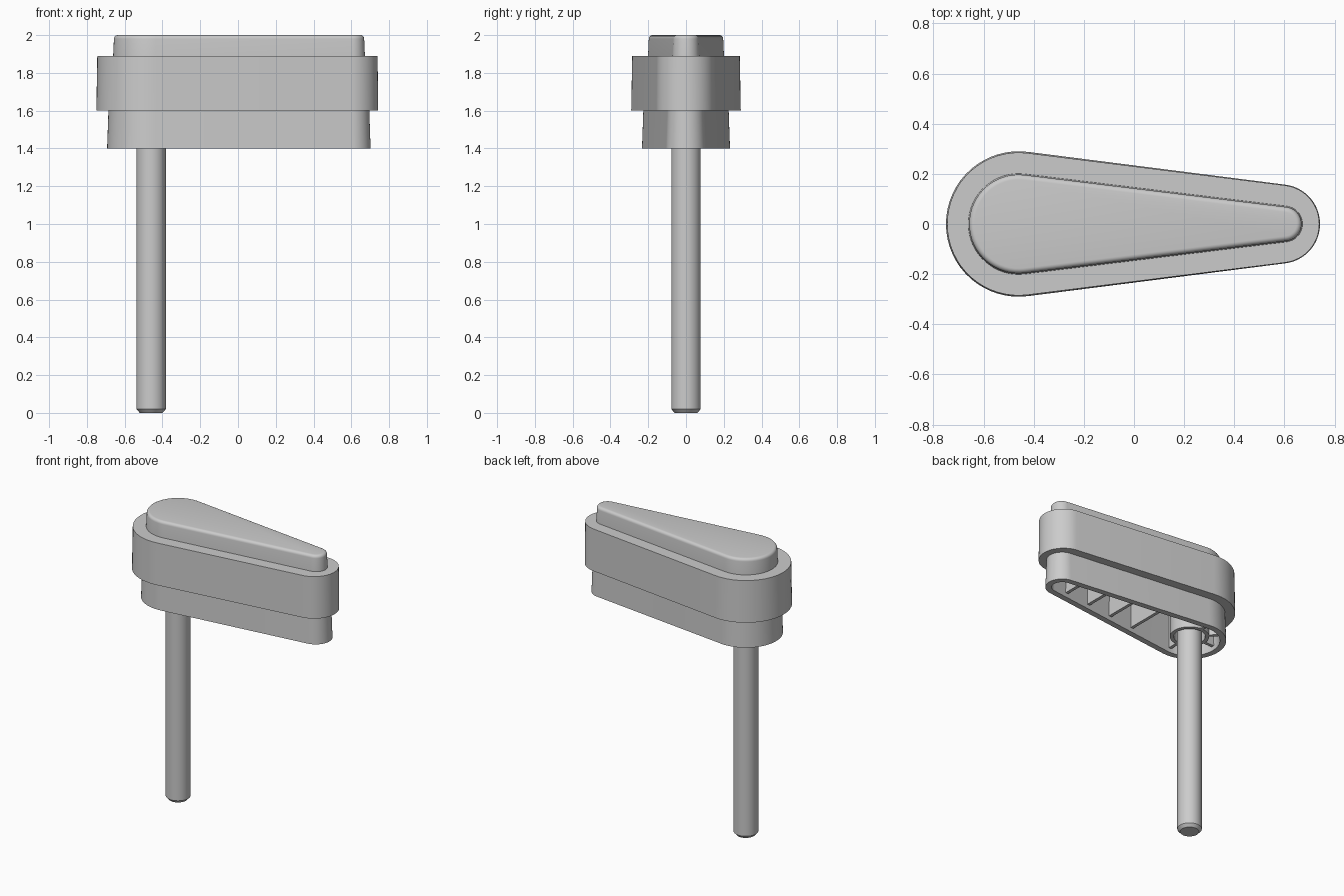
import bpy, bmesh, math

if "Cube" in bpy.data.objects:
    bpy.data.objects.remove(bpy.data.objects["Cube"])

BX = -0.46            # centre of the large round end (and of the shaft)
CAVITY_TOP = 1.85


def teardrop(R, r, cx, z, n=32):
    """Outline of two circles joined by tangents: large end at BX, small end at cx."""
    phi = math.acos((R - r) / (cx - BX))
    pts = []
    for i in range(n + 1):
        a = phi + (2 * math.pi - 2 * phi) * i / n
        pts.append((BX + R * math.cos(a), R * math.sin(a), z))
    for i in range(n + 1):
        a = -phi + 2 * phi * i / n
        pts.append((cx + r * math.cos(a), r * math.sin(a), z))
    return pts


def circle(r, z, n=48):
    return [(BX + r * math.cos(2 * math.pi * i / n),
             r * math.sin(2 * math.pi * i / n), z) for i in range(n)]


def loft(name, rings, closed=False):
    """Skin a stack of outlines; cap both ends or join last to first."""
    bm = bmesh.new()
    vs = [[bm.verts.new(p) for p in ring] for ring in rings]
    n = len(vs[0])
    pairs = list(zip(vs, vs[1:])) + ([(vs[-1], vs[0])] if closed else [])
    for a, b in pairs:
        for i in range(n):
            j = (i + 1) % n
            bm.faces.new((a[i], a[j], b[j], b[i]))
    if not closed:
        bm.faces.new(vs[0][::-1])
        bm.faces.new(vs[-1])
    bmesh.ops.recalc_face_normals(bm, faces=bm.faces)
    me = bpy.data.meshes.new(name)
    bm.to_mesh(me)
    bm.free()
    ob = bpy.data.objects.new(name, me)
    bpy.context.collection.objects.link(ob)
    bpy.ops.object.select_all(action='DESELECT')
    ob.select_set(True)
    bpy.context.view_layer.objects.active = ob
    bpy.ops.object.shade_smooth_by_angle(angle=math.radians(30))
    return ob


def rib(name, centre, length, angle, thick=0.022, z0=1.43):
    z1 = CAVITY_TOP + 0.01
    bpy.ops.mesh.primitive_cube_add(size=1, location=(*centre, (z0 + z1) / 2),
                                    rotation=(0, 0, angle))
    ob = bpy.context.object
    ob.name = name
    ob.scale = (length, thick, z1 - z0)


# Hollow stepped housing: cavity, skirt, wide body, rounded raised top
rings = [
    teardrop(0.185, 0.058, 0.596, CAVITY_TOP),
    teardrop(0.193, 0.066, 0.596, 1.40),
    teardrop(0.233, 0.106, 0.596, 1.40),
    teardrop(0.226, 0.099, 0.596, 1.60),
    teardrop(0.290, 0.158, 0.584, 1.60),
    teardrop(0.285, 0.155, 0.584, 1.89),
    teardrop(0.201, 0.072, 0.600, 1.89),
]
for i in range(6):
    a = math.pi / 2 * i / 5
    d = 0.004 + 0.02 * (1 - math.cos(a))
    rings.append(teardrop(0.201 - d, 0.072 - d, 0.600, 1.98 + 0.02 * math.sin(a)))
loft("housing", rings)

# Shaft with chamfered foot
loft("shaft", [circle(0.06, 0), circle(0.078, 0.02), circle(0.078, CAVITY_TOP + 0.01)])

# Boss tube around the shaft
loft("boss", [circle(0.10, CAVITY_TOP + 0.01), circle(0.10, 1.43),
              circle(0.125, 1.43), circle(0.125, CAVITY_TOP + 0.01)], closed=True)

# Cross ribs along the tapered cavity
slope = (0.193 - 0.066) / (0.596 - BX)
for k, x in enumerate((0.49, 0.29, 0.09, -0.11)):
    half = 0.193 - slope * (x - BX) + 0.012
    rib(f"cross_rib_{k + 1}", (x, 0), 2 * half, math.pi / 2)

# Radial ribs from the boss to the round wall
for k in range(2, 7):
    a = math.pi / 4 * k
    rib(f"radial_rib_{k - 1}", (BX + 0.16 * math.cos(a), 0.16 * math.sin(a)), 0.09, a)
